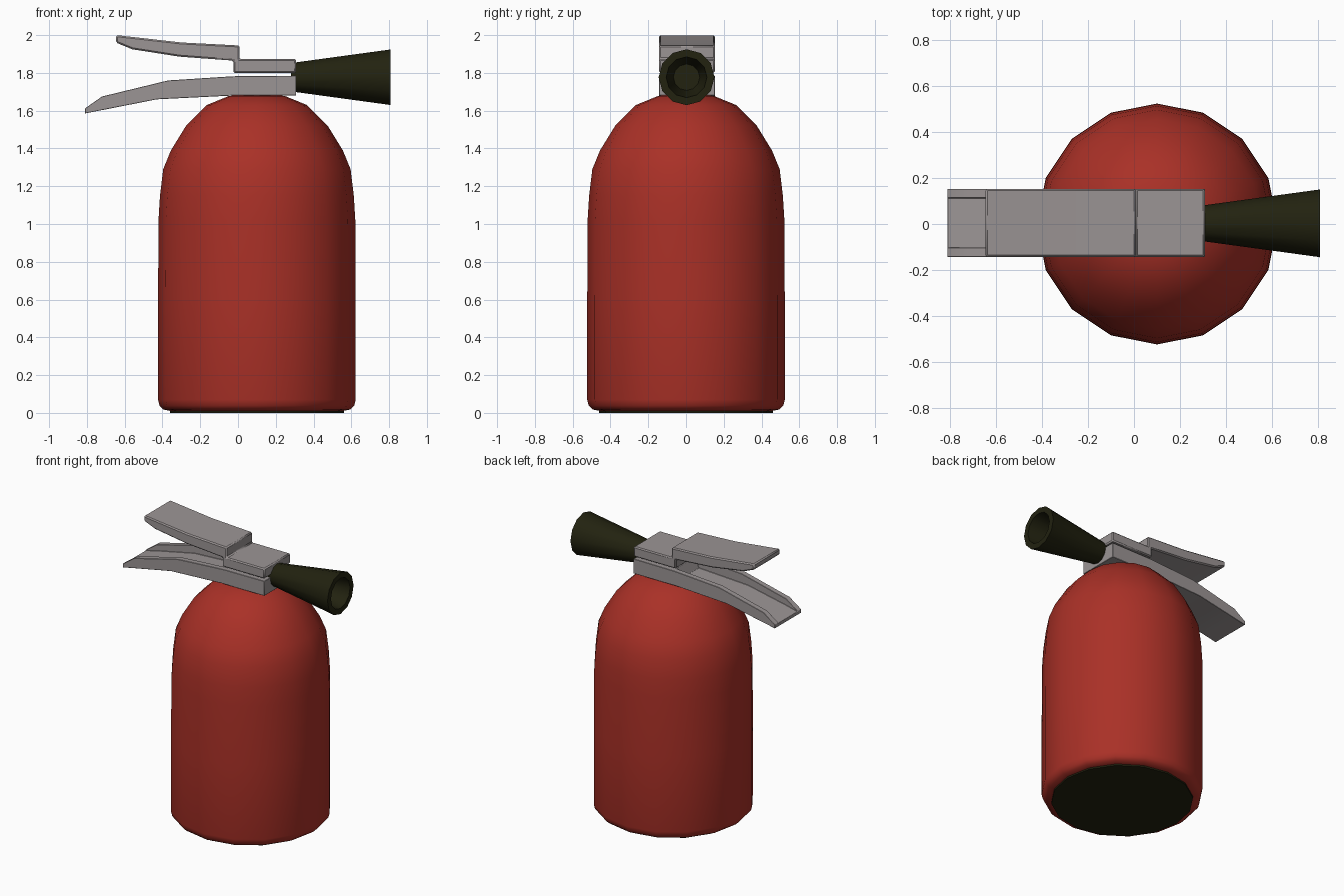
import bpy, bmesh, math
from mathutils import Vector

if "Cube" in bpy.data.objects:
    bpy.data.objects.remove(bpy.data.objects["Cube"])


def material(name, rgb):
    m = bpy.data.materials.new(name)
    m.diffuse_color = (*rgb, 1)
    m.use_nodes = True
    m.node_tree.nodes["Principled BSDF"].inputs["Base Color"].default_value = m.diffuse_color
    return m


RED = material("red paint", (0.40, 0.030, 0.020))
GREY = material("grey metal", (0.33, 0.30, 0.30))
DARK = material("dark rubber", (0.016, 0.016, 0.005))


def finish(name, bm, mat, angle, bevel=0.0):
    bmesh.ops.recalc_face_normals(bm, faces=bm.faces[:])
    me = bpy.data.meshes.new(name)
    bm.to_mesh(me)
    bm.free()
    ob = bpy.data.objects.new(name, me)
    bpy.context.collection.objects.link(ob)
    me.materials.append(mat)
    if bevel:
        b = ob.modifiers.new("bevel", 'BEVEL')
        b.width, b.segments, b.limit_method = bevel, 1, 'ANGLE'
        b.angle_limit = math.radians(40)
    bpy.ops.object.select_all(action='DESELECT')
    ob.select_set(True)
    bpy.context.view_layer.objects.active = ob
    bpy.ops.object.shade_smooth_by_angle(angle=math.radians(angle))
    return ob


def loft(bm, rings):
    # join closed rings of points and cap both ends
    vs = [[bm.verts.new(p) for p in r] for r in rings]
    n = len(vs[0])
    for a, b in zip(vs, vs[1:]):
        for i in range(n):
            j = (i + 1) % n
            bm.faces.new((a[i], a[j], b[j], b[i]))
    bm.faces.new(vs[0])
    bm.faces.new(vs[-1])


def revolve(profile, sides, origin, axis):
    # profile holds (radius, distance along axis)
    bm = bmesh.new()
    rings = []
    for r, h in profile:
        ring = []
        for k in range(sides):
            t = 2 * math.pi * k / sides
            c, s = r * math.cos(t), r * math.sin(t)
            p = Vector((c, s, h)) if axis == 'Z' else Vector((h, s, c))
            ring.append(p + Vector(origin))
        rings.append(ring)
    loft(bm, rings)
    return bm


# tank body with domed shoulder
tank = [(0.455, 0.01), (0.495, 0.018), (0.515, 0.038), (0.523, 0.07), (0.523, 0.60),
        (0.521, 1.02), (0.513, 1.15), (0.496, 1.29), (0.455, 1.39), (0.375, 1.52),
        (0.265, 1.63), (0.15, 1.677), (0.05, 1.69)]
finish("tank", revolve(tank, 16, (0.1, 0, 0), 'Z'), RED, 50)

# dark base disc
finish("base_disc", revolve([(0.46, 0.0), (0.46, 0.014)], 16, (0.1, 0, 0), 'Z'), DARK, 30)

# discharge horn with hollow mouth
horn = [(0.075, 0.28), (0.146, 0.80), (0.148, 0.808), (0.108, 0.808), (0.07, 0.54)]
finish("horn", revolve(horn, 12, (0, 0.003, 1.777), 'X'), DARK, 35)

# upper lever: side profile extruded across the width
W, Y0 = 0.148, 0.005
lever = [(-0.645, 2.0), (-0.645, 1.96), (-0.56, 1.925), (-0.31, 1.886), (-0.025, 1.865),
         (-0.025, 1.80), (0.308, 1.80), (0.308, 1.873), (0.008, 1.873), (0.008, 1.945),
         (-0.30, 1.961)]
bm = bmesh.new()
loft(bm, [[(x, Y0 + s * W, z) for x, z in lever] for s in (-1, 1)])
finish("upper_lever", bm, GREY, 25, 0.008)

# lower handle: channel section lofted along (bottom), (top), (channel floor)
stations = [((0.308, 1.68), (0.308, 1.785), (0.308, 1.785)),
            ((0.0, 1.68), (0.0, 1.783), (0.0, 1.783)),
            ((-0.03, 1.68), (-0.06, 1.78), (-0.03, 1.712)),
            ((-0.43, 1.66), (-0.37, 1.76), (-0.42, 1.692)),
            ((-0.72, 1.603), (-0.72, 1.675), (-0.72, 1.63)),
            ((-0.81, 1.585), (-0.81, 1.612), (-0.81, 1.608))]
I = 0.108
rings = []
for b, t, f in stations:
    half = [(b, W), (t, W), (t, I), (f, I)]
    ring = [(p[0], Y0 + w, p[1]) for p, w in half]
    ring += [(p[0], Y0 - w, p[1]) for p, w in reversed(half)]
    rings.append(ring)
bm = bmesh.new()
loft(bm, rings)
bmesh.ops.remove_doubles(bm, verts=bm.verts[:], dist=0.0005)
finish("lower_handle", bm, GREY, 25, 0.004)
